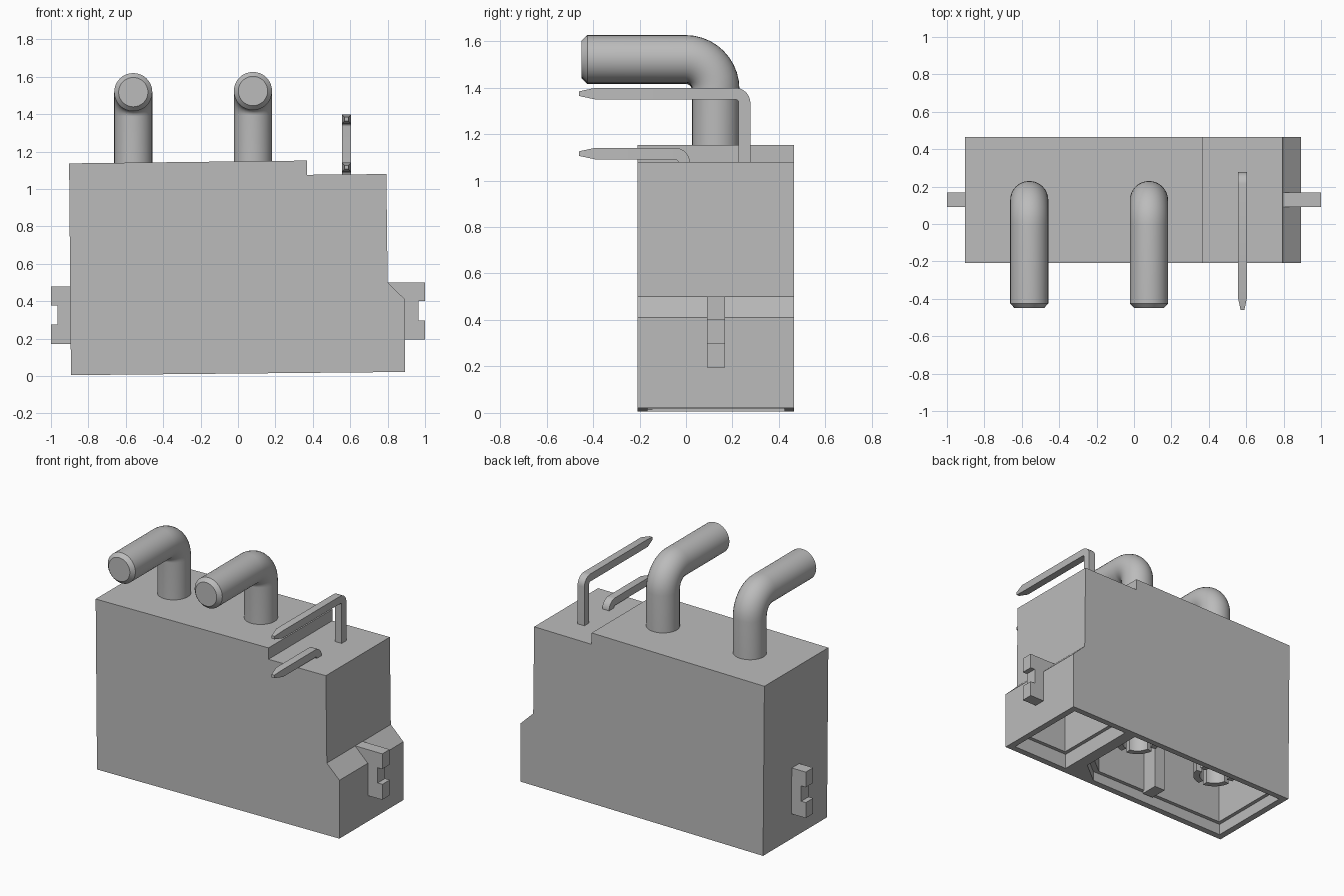
import bpy, bmesh
from math import sin, cos, pi, radians

cube = bpy.data.objects.get("Cube")
if cube:
    bpy.data.objects.remove(cube, do_unlink=True)

grey = bpy.data.materials.new("plain grey")
grey.use_nodes = True
colour = (0.5, 0.5, 0.5, 1)
grey.diffuse_color = colour
grey.node_tree.nodes["Principled BSDF"].inputs["Base Color"].default_value = colour


def finish(name, bm):
    bmesh.ops.recalc_face_normals(bm, faces=bm.faces)
    mesh = bpy.data.meshes.new(name)
    bm.to_mesh(mesh)
    bm.free()
    mesh.materials.append(grey)
    ob = bpy.data.objects.new(name, mesh)
    bpy.context.collection.objects.link(ob)
    return ob


def select(ob):
    bpy.ops.object.select_all(action="DESELECT")
    ob.select_set(True)
    bpy.context.view_layer.objects.active = ob


def smooth(ob):
    select(ob)
    bpy.ops.object.shade_smooth_by_angle(angle=radians(30))


def prism(name, outline, low, high, axis="z"):
    """Extrude an outline along z, or an (x, z) outline along y."""
    bm = bmesh.new()
    place = (lambda p, d: (p[0], p[1], d)) if axis == "z" else (lambda p, d: (p[0], d, p[1]))
    rings = [[bm.verts.new(place(p, d)) for p in outline] for d in (low, high)]
    bm.faces.new(rings[0])
    bm.faces.new(rings[1])
    n = len(outline)
    for i in range(n):
        j = (i + 1) % n
        bm.faces.new((rings[0][i], rings[0][j], rings[1][j], rings[1][i]))
    return finish(name, bm)


def bent_pin(name, x, section, tip, taper, y_back, z_top, z_base, bend, end_scale):
    """Sweep a section from a tapered front tip, round a bend, down to the body."""
    path = [(tip, z_top, 0, end_scale), (tip + taper, z_top, 0, 1)]
    steps = 10
    for i in range(steps + 1):
        a = pi / 2 * i / steps
        path.append((y_back - bend + bend * sin(a), z_top - bend + bend * cos(a), a, 1))
    path.append((y_back, z_base, pi / 2, 1))
    bm = bmesh.new()
    rings = [[bm.verts.new((x + u * s, y + v * s * sin(a), z + v * s * cos(a)))
              for u, v in section] for y, z, a, s in path]
    n = len(section)
    for r, q in zip(rings, rings[1:]):
        for i in range(n):
            j = (i + 1) % n
            bm.faces.new((r[i], r[j], q[j], q[i]))
    bm.faces.new(rings[0])
    bm.faces.new(rings[-1])
    smooth(finish(name, bm))


def rect(x0, x1, y0, y1):
    return [(x0, y0), (x1, y0), (x1, y1), (x0, y1)]


# Housing, with a stepped top and a flared foot
body = prism("housing", [(-0.893, 0.005), (0.893, 0.022), (0.893, 0.41), (0.8, 0.5),
                         (0.793, 1.08), (0.37, 1.076), (0.37, 1.152), (-0.903, 1.137)],
             -0.208, 0.465, "y")


# Pockets open at the bottom, each with a wider rim
def keyed(inset):
    x0, x1, y0, y1 = -0.85 + inset, 0.35 - inset, -0.165 + inset, 0.425 - inset
    return [(x0, y0), (x1 - 0.15, y0), (x1, y0 + 0.12), (x1, y1), (x0, y1)]


cuts = [(keyed(0), -0.1, 0.08), (keyed(0.025), -0.1, 0.8),
        (rect(0.43, 0.85, -0.165, 0.425), -0.1, 0.12),
        (rect(0.455, 0.75, -0.14, 0.4), -0.1, 0.8)]
for outline, low, high in cuts:
    cutter = prism("pocket_cutter", outline, low, high)
    cutter.hide_render = True
    mod = body.modifiers.new("pocket", "BOOLEAN")
    mod.operation = "DIFFERENCE"
    mod.solver = "EXACT"
    mod.object = cutter
    select(body)
    bpy.ops.object.modifier_apply(modifier=mod.name)
    bpy.data.objects.remove(cutter, do_unlink=True)

# Rib between the two power contacts
prism("pocket_rib", rect(-0.28, -0.2, -0.15, -0.03), 0.06, 0.82)

# Power pins and their split sleeves
circle = [(0.102 * cos(2 * pi * i / 32), 0.102 * sin(2 * pi * i / 32)) for i in range(32)]
for side, x, z in (("right", -0.56, 1.518), ("left", 0.08, 1.524)):
    bent_pin(side + "_power_pin", x, circle, -0.45, 0.025, 0.128, z, 1.1, 0.13, 0.77)
    for k in range(4):
        angles = [radians(90 * k + 8 + 74 * i / 8) for i in range(9)]
        arc = [(r * cos(a) + x, r * sin(a) + 0.13)
               for r, seq in ((0.135, angles), (0.095, angles[::-1])) for a in seq]
        smooth(prism(f"{side}_sleeve_prong_{k + 1}", arc, 0.2, 0.82))

# Signal pins
square = rect(-0.025, 0.025, -0.025, 0.025)
bent_pin("upper_signal_pin", 0.58, square, -0.46, 0.07, 0.252, 1.374, 1.05, 0.04, 0.4)
bent_pin("lower_signal_pin", 0.58, square, -0.46, 0.07, -0.008, 1.116, 1.05, 0.04, 0.4)

# Notched latch tabs on both ends
for name, side, inner, z in (("left_latch", 1, 0.79, 0.195), ("right_latch", -1, 0.88, 0.172)):
    tab = [(inner, 0), (1, 0), (1, 0.103), (0.966, 0.103),
           (0.966, 0.205), (1, 0.205), (1, 0.306), (inner, 0.306)]
    prism(name, [(side * x, z + h) for x, h in tab], 0.09, 0.168, "y")
